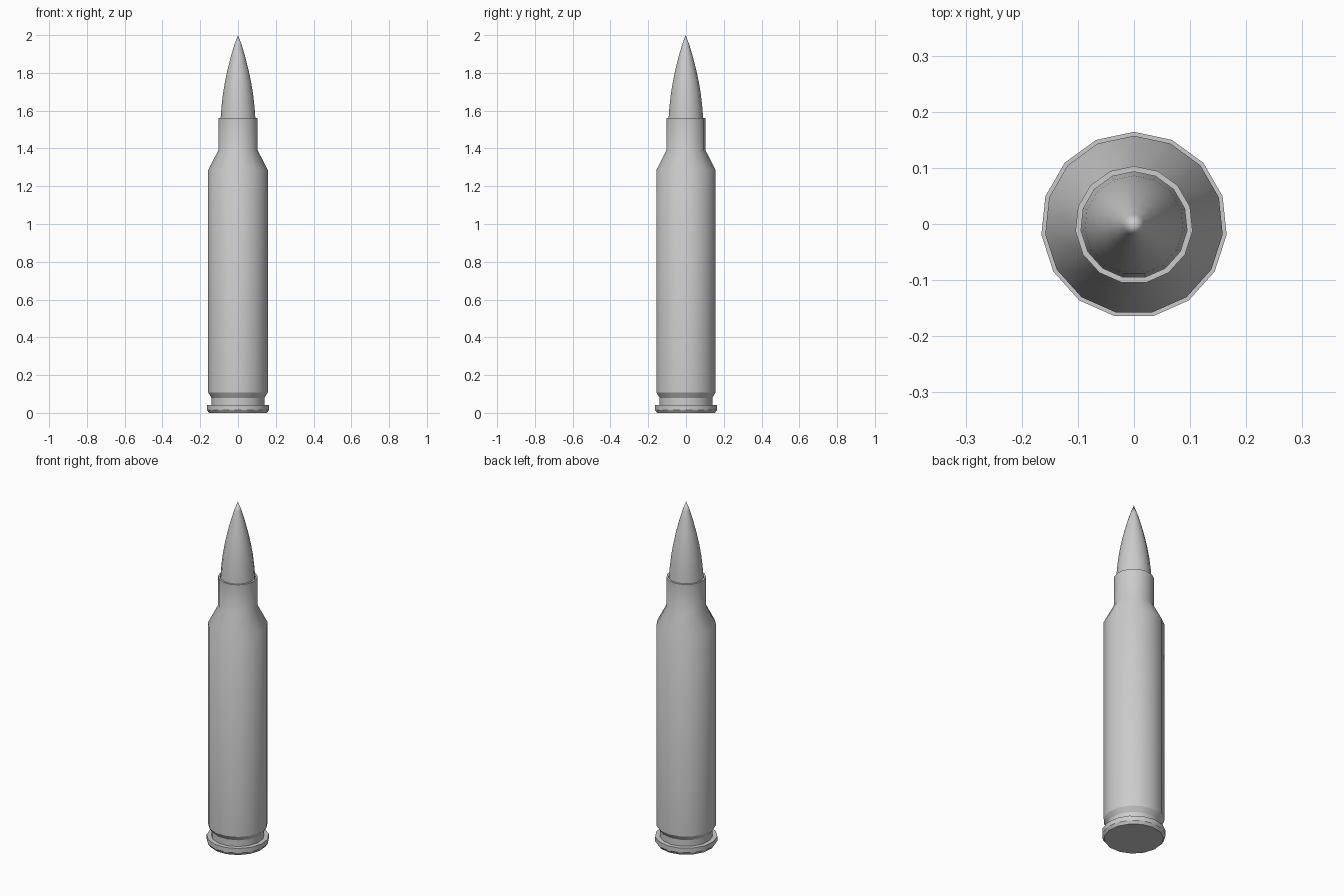
import bpy, bmesh, math

if "Cube" in bpy.data.objects:
    bpy.data.objects.remove(bpy.data.objects["Cube"])

SIDES = 15
Y_SHIFT = -0.0018  # centres the odd-sided outline


def lathe(name, profile):
    """Revolve (radius, z) points around z; a zero radius makes a pole."""
    bm = bmesh.new()
    rings = []
    for r, z in profile:
        if r == 0:
            rings.append([bm.verts.new((0, Y_SHIFT, z))] * SIDES)
            continue
        ring = []
        for i in range(SIDES):
            a = math.pi / 2 + math.tau * i / SIDES
            ring.append(bm.verts.new((r * math.cos(a), r * math.sin(a) + Y_SHIFT, z)))
        rings.append(ring)
    for low, high in zip(rings, rings[1:]):
        for i in range(SIDES):
            j = (i + 1) % SIDES
            corners = list(dict.fromkeys((low[i], low[j], high[j], high[i])))
            bm.faces.new(corners)
    if profile[0][0] > 0:
        bm.faces.new(rings[0][::-1])
    bmesh.ops.recalc_face_normals(bm, faces=bm.faces[:])
    mesh = bpy.data.meshes.new(name)
    bm.to_mesh(mesh)
    bm.free()
    ob = bpy.data.objects.new(name, mesh)
    bpy.context.collection.objects.link(ob)
    bpy.ops.object.select_all(action='DESELECT')
    ob.select_set(True)
    bpy.context.view_layer.objects.active = ob
    bpy.ops.object.shade_smooth_by_angle(angle=math.radians(28))
    return ob


# Case: rim, extraction groove, body, shoulder, neck and mouth
lathe("case", [
    (0.155, 0), (0.166, 0.016), (0.166, 0.043), (0.141, 0.043),
    (0.141, 0.08), (0.159, 0.108), (0.159, 1.285), (0.105, 1.39),
    (0.105, 1.56), (0.095, 1.56), (0.095, 1.535),
])

# Pointed projectile seated in the mouth
lathe("projectile", [
    (0.095, 1.53), (0.0925, 1.56), (0.088, 1.62), (0.080, 1.69),
    (0.069, 1.755), (0.055, 1.82), (0.037, 1.89), (0.019, 1.95), (0, 2.0),
])
